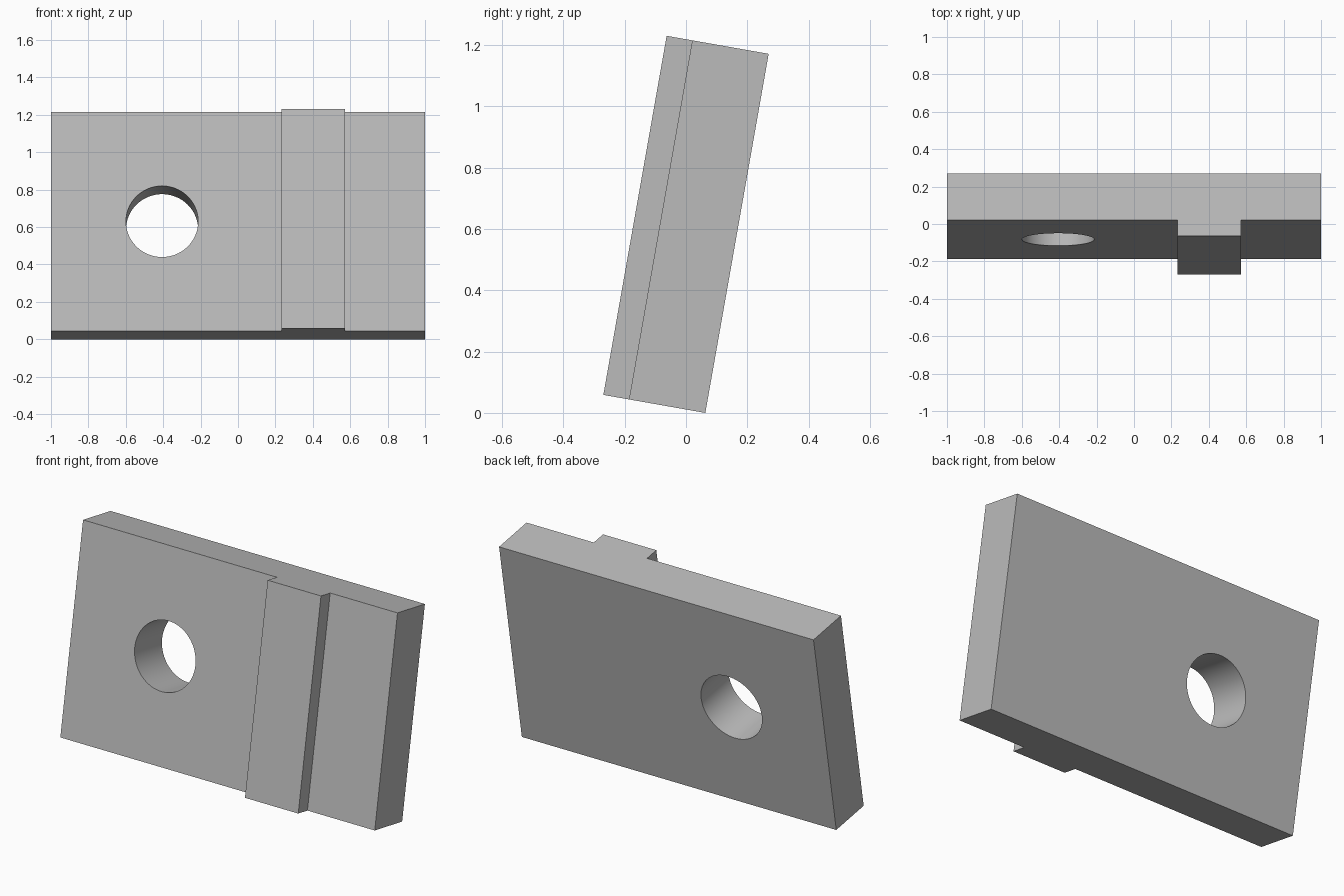
import bpy, bmesh
from math import radians

cube = bpy.data.objects.get("Cube")
if cube:
    bpy.data.objects.remove(cube, do_unlink=True)

HEIGHT = 1.19
FRONT, FACE, BACK = -0.169, -0.084, 0.169   # rib front, plate front, plate back
RIB_LEFT, RIB_RIGHT = 0.233, 0.572

grey = bpy.data.materials.new("plain grey")
grey.use_nodes = True
colour = (0.5, 0.5, 0.5, 1)
grey.diffuse_color = colour
grey.node_tree.nodes["Principled BSDF"].inputs["Base Color"].default_value = colour

# Plate with raised rib: one outline extruded upward
outline = [(-1, FACE), (RIB_LEFT, FACE), (RIB_LEFT, FRONT), (RIB_RIGHT, FRONT),
           (RIB_RIGHT, FACE), (1, FACE), (1, BACK), (-1, BACK)]
bm = bmesh.new()
base = bm.faces.new([bm.verts.new((x, y, -HEIGHT / 2)) for x, y in outline])
top = bmesh.ops.extrude_face_region(bm, geom=[base])["geom"]
bmesh.ops.translate(bm, vec=(0, 0, HEIGHT),
                    verts=[v for v in top if isinstance(v, bmesh.types.BMVert)])
bmesh.ops.recalc_face_normals(bm, faces=bm.faces)
mesh = bpy.data.meshes.new("ribbed_plate")
bm.to_mesh(mesh)
bm.free()
mesh.materials.append(grey)
plate = bpy.data.objects.new("ribbed_plate", mesh)
bpy.context.collection.objects.link(plate)

# Round hole straight through the plate
bpy.ops.mesh.primitive_cylinder_add(vertices=96, radius=0.193, depth=1,
                                    location=(-0.406, 0, 0),
                                    rotation=(radians(90), 0, 0))
cutter = bpy.context.object
cutter.name = "hole_cutter"
cutter.hide_render = True
cutter.data.materials.append(grey)

bpy.ops.object.select_all(action="DESELECT")
plate.select_set(True)
bpy.context.view_layer.objects.active = plate
cut = plate.modifiers.new("hole", "BOOLEAN")
cut.operation = "DIFFERENCE"
cut.solver = "EXACT"
cut.object = cutter
bpy.ops.object.modifier_apply(modifier=cut.name)
bpy.data.objects.remove(cutter, do_unlink=True)
bpy.ops.object.shade_smooth_by_angle(angle=radians(30))

# Lean the plate back and rest it on its rear lower edge
plate.rotation_euler.x = radians(-10)
bpy.context.view_layer.update()
plate.location.z = -min((plate.matrix_world @ v.co).z for v in plate.data.vertices)
